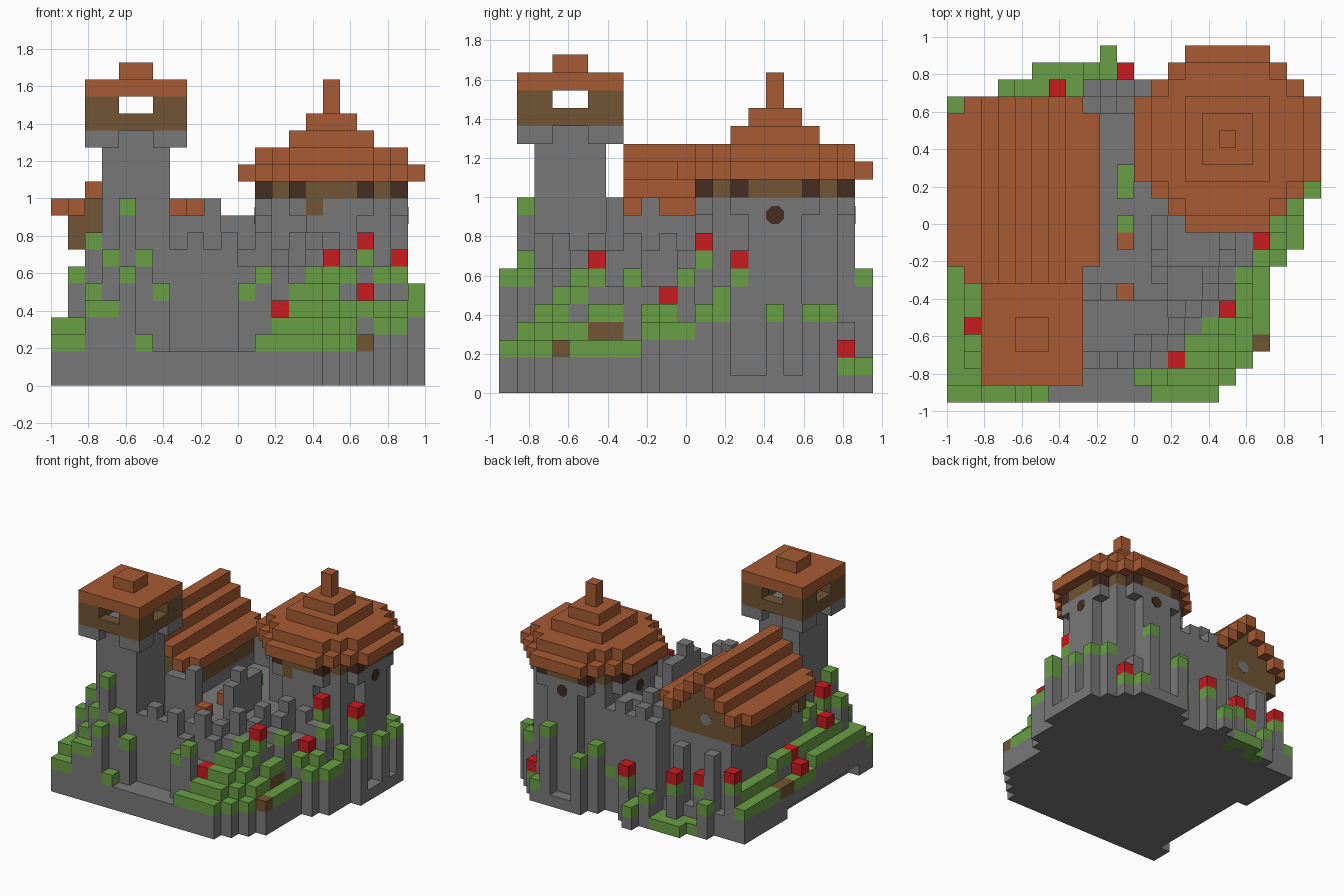
import bpy, bmesh, math
from mathutils import Matrix, Vector

cube = bpy.data.objects.get("Cube")
if cube:
    bpy.data.objects.remove(cube, do_unlink=True)

U = 1 / 11                       # edge of one block
ORIGIN = Vector((-1, -10.5 * U, 0))
COLOURS = {
    "stone": (.19, .19, .19), "roof_tile": (.39, .105, .033),
    "leaf": (.143, .345, .06), "flower": (.58, .012, .014),
    "timber": (.165, .09, .034), "dark_wood": (.058, .026, .015)}
MATS = {}
for name, rgb in COLOURS.items():
    m = bpy.data.materials.new(name)
    m.use_nodes = True
    m.diffuse_color = (*rgb, 1)
    m.node_tree.nodes["Principled BSDF"].inputs["Base Color"].default_value = (*rgb, 1)
    MATS[name] = m
NAMES = list(COLOURS)
cells = {}                       # block position -> (part, colour)


def block(part, colour, lo, hi):
    for x in range(lo[0], hi[0]):
        for y in range(lo[1], hi[1]):
            for z in range(lo[2], hi[2]):
                cells[x, y, z] = (part, colour)


def carve(lo, hi):
    for key in [k for k in cells if all(a <= c < b for a, c, b in zip(lo, k, hi))]:
        del cells[key]


def column(part, x, y, h, top="leaf"):
    block(part, "stone", (x, y, 0), (x + 1, y + 1, h))
    cells[x, y, h - 1] = (part, top)


def disc(part, colour, rows, z0, z1):
    # rows[d] is the half width, in blocks, at distance d from the centre row
    for d, w in enumerate(rows):
        for y in {15 - d, 15 + d}:
            block(part, colour, (16 - w, y, z0), (17 + w, y + 1, z1))


# Rock base
FULL = (4, 4, 4, 3, 2)
block("rock_base", "stone", (0, 0, 0), (16, 18, 2))
block("rock_base", "stone", (3, 18, 0), (12, 19, 1))
block("rock_base", "stone", (5, 19, 0), (11, 20, 1))
disc("rock_base", "stone", (5, 5, 5, 4, 3, 2), 0, 1)
disc("rock_base", "stone", FULL, 1, 4)

# Courtyard
block("courtyard", "stone", (7, 3, 0), (11, 6, 6))
block("courtyard", "stone", (8, 6, 0), (13, 18, 7))
block("courtyard", "stone", (11, 4, 0), (13, 6, 6))
block("courtyard", "stone", (12, 6, 0), (15, 8, 6))
block("courtyard", "stone", (12, 8, 0), (17, 12, 7))
for y in (10, 12, 13):
    cells[10, y, 7] = ("courtyard", "leaf")
for y in (6, 9):
    cells[10, y, 7] = ("courtyard", "roof_tile")

# Planted slope on the front right
EDGE = [16, 17, 18, 19, 19, 19, 19, 19, 20, 21, 21, 21, 22]
START = [12, 11, 13, 14, 15, 16, 17, 17, 18, 18, 19, 20, 21]
for y, (edge, start) in enumerate(zip(EDGE, START)):
    block("rock_base", "stone", (8, y, 0), (edge, y + 1, 2))
    for x in range(start, edge):
        e = edge - 1 - x
        h = 3 + min(e, 3, y) + (y >= 8) + (y >= 11) + (y >= 12)
        if e > 1 and y in (4, 6):
            h += 1
        column("slope", x, y, h)
    if 2 <= y < 11:
        block("slope", "stone", (start - 1, y, 0), (start, y + 1, 5 + y // 5))
block("slope", "timber", (18, 3, 2), (19, 4, 3))
for y in (5, 6, 7):
    column("slope", 17, y, 5)
    cells[17, y, 3] = ("slope", "timber")
cells[21, 12, 4] = ("slope", "leaf")

# Curtain wall with alternate merlons, running back to the round tower
path = [(7, 2), (8, 2), (9, 2), (10, 2), (11, 3), (12, 3), (13, 4),
        (14, 5), (15, 6), (15, 7), (16, 8), (16, 9), (17, 10)]
for n, (x, y) in enumerate(path):
    block("curtain_wall", "stone", (x, y, 0), (x + 1, y + 1, 9 if n % 2 else 8))
for x, y in ((11, 2), (13, 3), (14, 4), (15, 5), (16, 7)):
    block("curtain_wall", "stone", (x, y, 0), (x + 1, y + 1, 7))

# Taller inner walls beside the two towers, and the back wall
block("inner_wall", "stone", (7, 6, 0), (10, 7, 10))
block("inner_wall", "stone", (9, 6, 10), (10, 7, 11))
block("inner_wall", "stone", (12, 7, 0), (13, 11, 10))
block("inner_wall", "stone", (12, 8, 10), (13, 9, 11))
block("back_wall", "stone", (8, 17, 0), (13, 19, 9))
for x in (8, 10):
    block("back_wall", "stone", (x, 17, 9), (x + 1, 18, 10))
for x in (9, 11):
    block("back_wall", "stone", (x, 17, 9), (x + 1, 19, 10))
block("back_wall", "stone", (9, 17, 10), (10, 18, 11))

# Square tower: shaft, corbels, open timber gallery, cap
block("square_tower", "stone", (3, 2, 0), (7, 6, 15))
for x in (2, 6):
    for y in (1, 5):
        block("square_tower", "stone", (x, y, 14), (x + 2, y + 2, 15))
block("gallery", "timber", (2, 1, 15), (8, 7, 17))
carve((3, 2, 15), (7, 6, 17))
carve((4, 1, 16), (6, 7, 17))
carve((2, 3, 16), (8, 5, 17))
block("square_tower_roof", "roof_tile", (2, 1, 17), (8, 7, 18))
block("square_tower_roof", "roof_tile", (4, 3, 18), (6, 5, 19))

# Hall with stepped gable roof
block("hall_base", "stone", (2, 7, 0), (8, 17, 8))
for x in range(9):
    rise = max(10, 13 - abs(x - 4))
    if 1 <= x <= 7:
        block("hall_walls", "timber", (x, 8, 8), (x + 1, 17, rise))
    front, back = (8, 17) if x in (0, 8) else (7, 18)
    block("hall_roof", "roof_tile", (x, front, rise), (x + 1, back, rise + 1))
for x in (3, 6):
    block("hall_base", "stone", (x, 17, 0), (x + 1, 18, 7))

# Round tower: shaft, corbels, timber band with dark posts, tiered roof
disc("round_tower", "stone", (4, 4, 3, 3, 1), 0, 11)
disc("round_tower", "stone", FULL, 10, 11)
disc("timber_band", "timber", FULL, 11, 12)
for a in (-4, 4):
    for b in (-2, 2):
        for x, y in ((a, b), (b, a)):
            cells[16 + x, 15 + y, 11] = ("timber_band", "dark_wood")
cells[15, 11, 10] = ("timber_band", "timber")
disc("round_tower_roof", "roof_tile", (5, 5, 5, 4, 3, 2), 12, 13)
disc("round_tower_roof", "roof_tile", FULL, 13, 14)
for r, z0, z1 in ((2, 14, 15), (1, 15, 16), (0, 16, 18)):
    block("round_tower_roof", "roof_tile", (16 - r, 15 - r, z0), (17 + r, 16 + r, z1))

# Overgrown banks along the left side and the back
for y in range(1, 18):
    column("left_bank", 0, y, 4 if y < 8 else 3)
    if y > 2:
        column("left_bank", 1, y, 5 if y < 12 else 4)
for y in (3, 4, 5, 6):
    column("left_bank", 2, y, 7 if y % 2 else 6)
block("left_bank", "timber", (0, 11, 2), (1, 13, 3))
for x in range(3, 8):
    column("back_bank", x, 18, 1 if x % 3 else 3)
for x in range(5, 9):
    column("back_bank", x, 19, 1)

# Mossy rocks on the front left, at the back and round the round tower
ROCKS = [
    (4, 1, 11), (2, 2, 9), (3, 1, 8), (5, 1, 8), (1, 2, 7), (2, 1, 6), (2, 0, 5),
    (3, 0, 5), (4, 0, 7), (6, 1, 6), (5, 0, 3), (0, 0, 3), (1, 0, 3), (1, 1, 4),
    (11, 1, 6), (12, 1, 7), (17, 7, 7), (19, 10, 7), (13, 11, 6),
    (20, 18, 5), (17, 20, 7), (14, 20, 5), (18, 20, 2), (21, 15, 5), (13, 19, 6),
    (21, 17, 5), (12, 18, 4), (9, 20, 2), (8, 19, 3), (9, 19, 2)]
for x, y, h in ROCKS:
    column("mossy_rocks", x, y, h)

# Flowers on their own leafy stands
for x, y, z in ((13, 2, 4), (16, 5, 7), (18, 9, 5), (20, 13, 7), (18, 11, 8),
                (1, 4, 5), (2, 3, 7), (0, 9, 3), (1, 9, 4), (1, 17, 5),
                (4, 17, 4), (6, 18, 4), (10, 19, 4), (19, 19, 2)):
    carve((x, y, z), (x + 1, y + 1, 9))
    column("mossy_rocks", x, y, z)
    cells[x, y, z] = ("flowers", "flower")

# Undercut below the left bank
carve((0, 2, 0), (1, 12, 1))


def build(part):
    bm = bmesh.new()
    for pos, (owner, colour) in cells.items():
        if owner != part:
            continue
        p = Vector(pos)
        for axis in range(3):
            for side in (0, 1):
                n = Vector((0, 0, 0))
                n[axis] = 2 * side - 1
                if tuple(int(c) for c in p + n) in cells:
                    continue
                a, b = Vector((0, 0, 0)), Vector((0, 0, 0))
                a[(axis + 1) % 3] = b[(axis + 2) % 3] = 1
                o = p + n * side
                quad = [o, o + a, o + a + b, o + b]
                if not side:
                    quad.reverse()
                f = bm.faces.new([bm.verts.new(ORIGIN + v * U) for v in quad])
                f.material_index = NAMES.index(colour)
    bmesh.ops.remove_doubles(bm, verts=bm.verts, dist=U / 100)
    mesh = bpy.data.meshes.new(part)
    for m in MATS.values():
        mesh.materials.append(m)
    bm.to_mesh(mesh)
    bm.free()
    bpy.context.collection.objects.link(bpy.data.objects.new(part, mesh))


for part in sorted({owner for owner, _ in cells.values()}):
    build(part)


# Small eight-sided windows
def window(name, colour, x, y, z, turn):
    bpy.ops.mesh.primitive_cylinder_add(
        vertices=8, radius=.049, depth=.004, rotation=(math.pi / 2, 0, turn),
        location=ORIGIN + Vector((x, y, z)) * U)
    ob = bpy.context.object
    ob.name = name
    ob.data.transform(Matrix.Rotation(math.pi / 8, 4, "Z"))
    ob.data.materials.append(MATS[colour])


window("window_right", "dark_wood", 21, 15.5, 10, math.pi / 2)
window("window_left", "dark_wood", 12, 15.5, 10, math.pi / 2)
window("window_back", "dark_wood", 16.5, 20, 10, 0)
window("hall_window", "stone", 4.5, 17, 9.5, 0)
